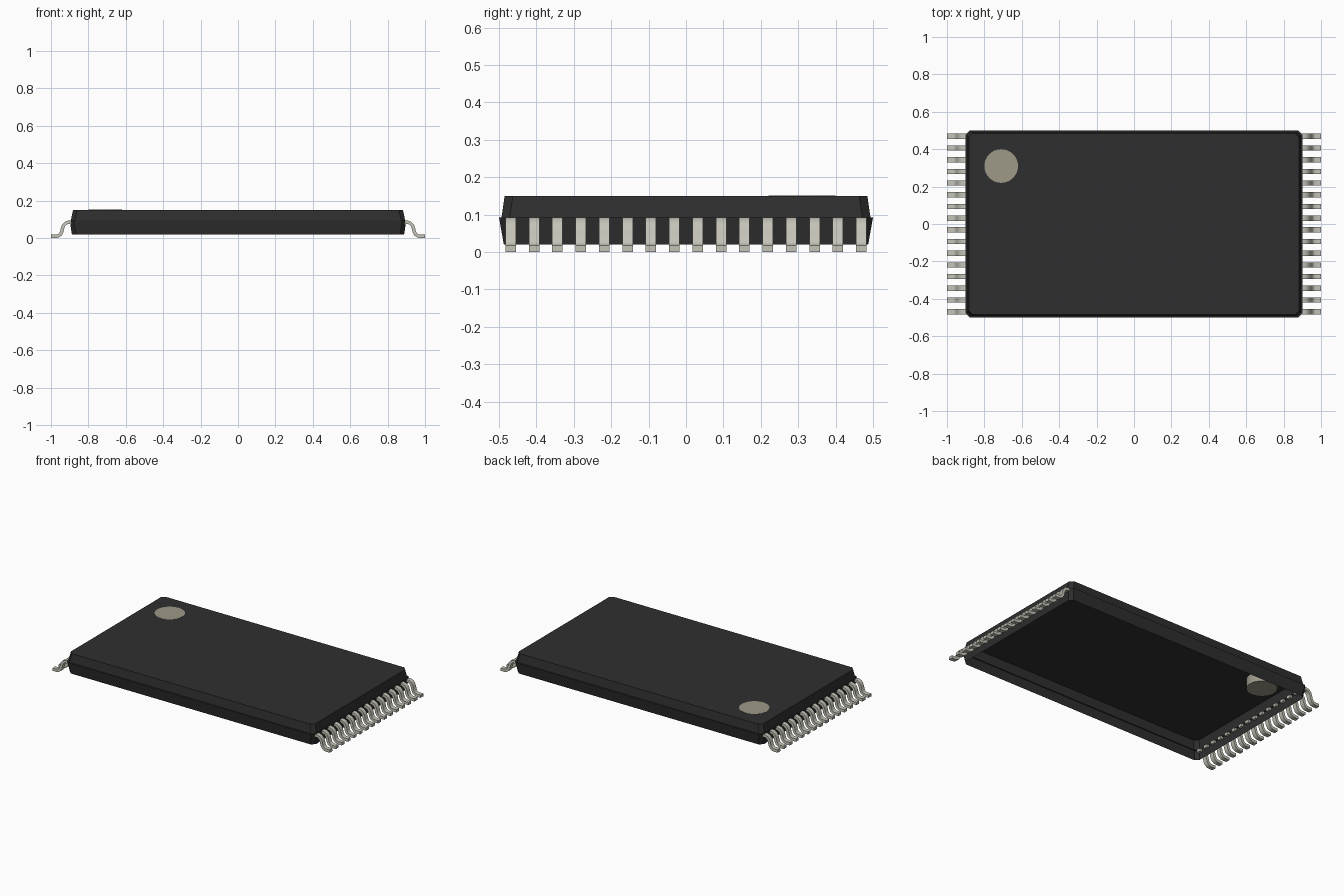
import bpy
import bmesh
from mathutils import Vector

cube = bpy.data.objects.get("Cube")
if cube:
    bpy.data.objects.remove(cube, do_unlink=True)


def material(name, rgb):
    mat = bpy.data.materials.new(name)
    mat.use_nodes = True
    mat.diffuse_color = (*rgb, 1)
    bsdf = mat.node_tree.nodes["Principled BSDF"]
    bsdf.inputs["Base Color"].default_value = (*rgb, 1)
    bsdf.inputs["Roughness"].default_value = 0.6
    return mat


def make_object(name, bm, mat):
    mesh = bpy.data.meshes.new(name)
    bm.to_mesh(mesh)
    bm.free()
    mesh.materials.append(mat)
    obj = bpy.data.objects.new(name, mesh)
    bpy.context.collection.objects.link(obj)
    return obj


def smooth(obj, angle):
    bpy.ops.object.select_all(action="DESELECT")
    obj.select_set(True)
    bpy.context.view_layer.objects.active = obj
    bpy.ops.object.shade_smooth_by_angle(angle=angle)


black = material("black plastic", (0.028, 0.028, 0.028))
metal = material("tinned metal", (0.56, 0.55, 0.48))
beige = material("beige marker", (0.34, 0.32, 0.25))

# Casing: chamfered rectangular shell, open underneath, with a parting ledge
CHAMFER = 0.022


def ring(bm, hx, hy, z):
    c = CHAMFER
    quarter = [(hx, hy - c), (hx - c, hy)]
    pts = quarter + [(-x, y) for x, y in reversed(quarter)]
    pts += [(-x, -y) for x, y in pts]
    return [bm.verts.new((x, y, z)) for x, y in pts]


bm = bmesh.new()
sections = [(0.888, 0.487, 0.02), (0.9, 0.5, 0.093),
            (0.894, 0.493, 0.093), (0.882, 0.485, 0.15)]
rings = [ring(bm, *s) for s in sections]
for low, high in zip(rings, rings[1:]):
    for i in range(len(low)):
        j = (i + 1) % len(low)
        bm.faces.new((low[i], low[j], high[j], high[i]))
bm.faces.new(rings[-1])
make_object("casing", bm, black)

# Pin-one marker: round plug showing on the top and inside the shell
bm = bmesh.new()
bmesh.ops.create_cone(bm, cap_ends=True, segments=40, radius1=0.09,
                      radius2=0.09, depth=0.0615)
bmesh.ops.translate(bm, vec=(-0.71, 0.31, 0.1205), verts=bm.verts)
smooth(make_object("pin_one_marker", bm, beige), 0.6)

# Leads: gull-wing strip swept along a centre line
PATH = [Vector(p) for p in [
    (0.882, 0.084), (0.908, 0.084), (0.922, 0.079), (0.932, 0.068),
    (0.938, 0.052), (0.942, 0.034), (0.95, 0.019), (0.962, 0.011),
    (0.975, 0.009), (1.0, 0.009)]]
THICK, WIDTH, PITCH, COUNT = 0.018, 0.028, 0.0625, 16


def outline():
    upper, lower = [], []
    for i, p in enumerate(PATH):
        t = (PATH[min(i + 1, len(PATH) - 1)] - PATH[max(i - 1, 0)]).normalized()
        n = Vector((-t.y, t.x)) * THICK / 2
        upper.append(p + n)
        lower.append(p - n)
    return upper, lower


def add_lead(bm, y, side):
    upper, lower = outline()
    rows = []
    for a, b in zip(upper, lower):
        corners = [(a, -1), (a, 1), (b, 1), (b, -1)]
        rows.append([bm.verts.new((side * p.x, y + s * WIDTH / 2, max(p.y, 0)))
                     for p, s in corners])
    for r, q in zip(rows, rows[1:]):
        for i in range(4):
            j = (i + 1) % 4
            bm.faces.new((r[i], r[j], q[j], q[i]))
    bm.faces.new(rows[0])
    bm.faces.new(rows[-1])


for name, side in (("left_leads", 1), ("right_leads", -1)):
    bm = bmesh.new()
    for k in range(COUNT):
        add_lead(bm, (k - (COUNT - 1) / 2) * PITCH, side)
    bmesh.ops.recalc_face_normals(bm, faces=bm.faces)
    smooth(make_object(name, bm, metal), 0.7)
